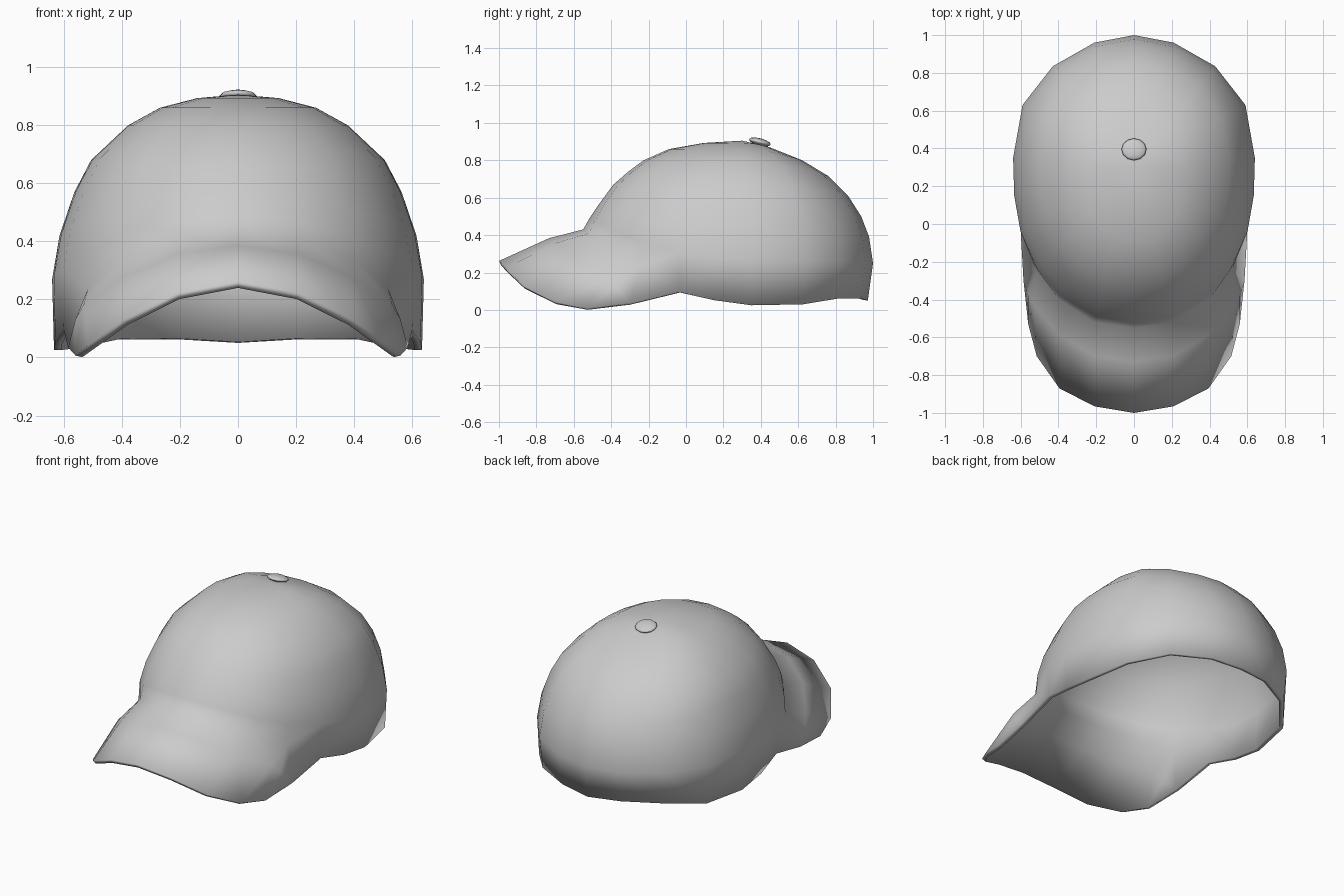
import bpy, bmesh
from mathutils import Vector

if "Cube" in bpy.data.objects:
    bpy.data.objects.remove(bpy.data.objects["Cube"])

# Half plan outline of the crown, front to back: x, y, height of the lower rim
OUTLINE = [(0, -.55, .43), (.21, -.52, .41), (.40, -.40, .335), (.52, -.25, .237),
           (.605, -.04, .095), (.635, .15, .052), (.64, .35, .025), (.59, .63, .03),
           (.43, .835, .062), (.21, .96, .062), (0, 1, .05)]
# Crown profiles from rim to top: horizontal scale, height
FRONT = [(1, .43), (.96, .49), (.905, .56), (.81, .67), (.715, .74), (.62, .80), (.46, .86), (.24, .893)]
SIDE = [(.99, .03), (1, .27), (.96, .42), (.88, .57), (.79, .68), (.59, .80), (.42, .86), (.22, .893)]
BACK = [(.96, .05), (1, .25), (.97, .39), (.91, .50), (.81, .61), (.66, .715), (.46, .80), (.21, .87)]
APEX_Y, APEX_Z = .30, .905
# Half outer edge of the brim, from the middle to the side
BRIM_EDGE = [(0, -1, .262), (.21, -.965, .222), (.395, -.87, .13),
             (.515, -.70, .043), (.56, -.53, .007), (.585, -.30, .035)]


def mesh_object(name, bm):
    for f in bm.faces:
        f.smooth = True
    me = bpy.data.meshes.new(name)
    bm.to_mesh(me)
    bm.free()
    ob = bpy.data.objects.new(name, me)
    bpy.context.collection.objects.link(ob)
    return ob


bm = bmesh.new()

# Crown: meridians blended between the front, side and back profiles
columns = []
for x, y, rim_z in OUTLINE:
    d = y - APEX_Y
    w = min(1, (d / (.85 if d < 0 else .70)) ** 2)
    column = []
    for k, (s, z) in enumerate(SIDE):
        end = (FRONT if d < 0 else BACK)[k]
        s += (end[0] - s) * w
        z = rim_z if k == 0 else z + (end[1] - z) * w
        column.append(bm.verts.new((x * s, APEX_Y + d * s, z)))
    columns.append(column)
apex = bm.verts.new((0, APEX_Y, APEX_Z))
for a, b in zip(columns, columns[1:]):
    for k in range(len(SIDE) - 1):
        bm.faces.new((a[k], b[k], b[k + 1], a[k + 1]))
    bm.faces.new((a[-1], b[-1], apex))

# Brim: continues from the front rim through a raised middle row
rim = [c[0] for c in columns[:5]]
edge = [bm.verts.new(p) for p in BRIM_EDGE]
mid = []
for r, e in zip(rim[:4], edge):
    p = r.co.lerp(e.co, .40) + Vector((0, 0, .022))
    if e is edge[3]:
        p.x += .015
    mid.append(bm.verts.new(p))
mid.append(bm.verts.new((.56, -.38, .13)))
for i in range(3):
    bm.faces.new((rim[i], mid[i], mid[i + 1], rim[i + 1]))
for i in range(4):
    bm.faces.new((mid[i], edge[i], edge[i + 1], mid[i + 1]))
bm.faces.new((rim[3], mid[3], mid[4]))
bm.faces.new((mid[4], edge[4], edge[5]))
bm.faces.new((rim[3], mid[4], edge[5], rim[4]))

bmesh.ops.recalc_face_normals(bm, faces=bm.faces)
if apex.link_faces[0].normal.z < 0:
    bmesh.ops.reverse_faces(bm, faces=bm.faces)

cap = mesh_object("cap_crown_and_brim", bm)
mirror = cap.modifiers.new("mirror", 'MIRROR')
mirror.use_clip = True
mirror.merge_threshold = .001
shell = cap.modifiers.new("shell", 'SOLIDIFY')
shell.thickness = .025
shell.offset = -1

# Button on top, tilted with the crown
bm = bmesh.new()
bmesh.ops.create_uvsphere(bm, u_segments=12, v_segments=6, radius=1)
button = mesh_object("top_button", bm)
button.scale = (.066, .06, .02)
button.rotation_euler.x = -.25
button.location = (0, .395, .898)
